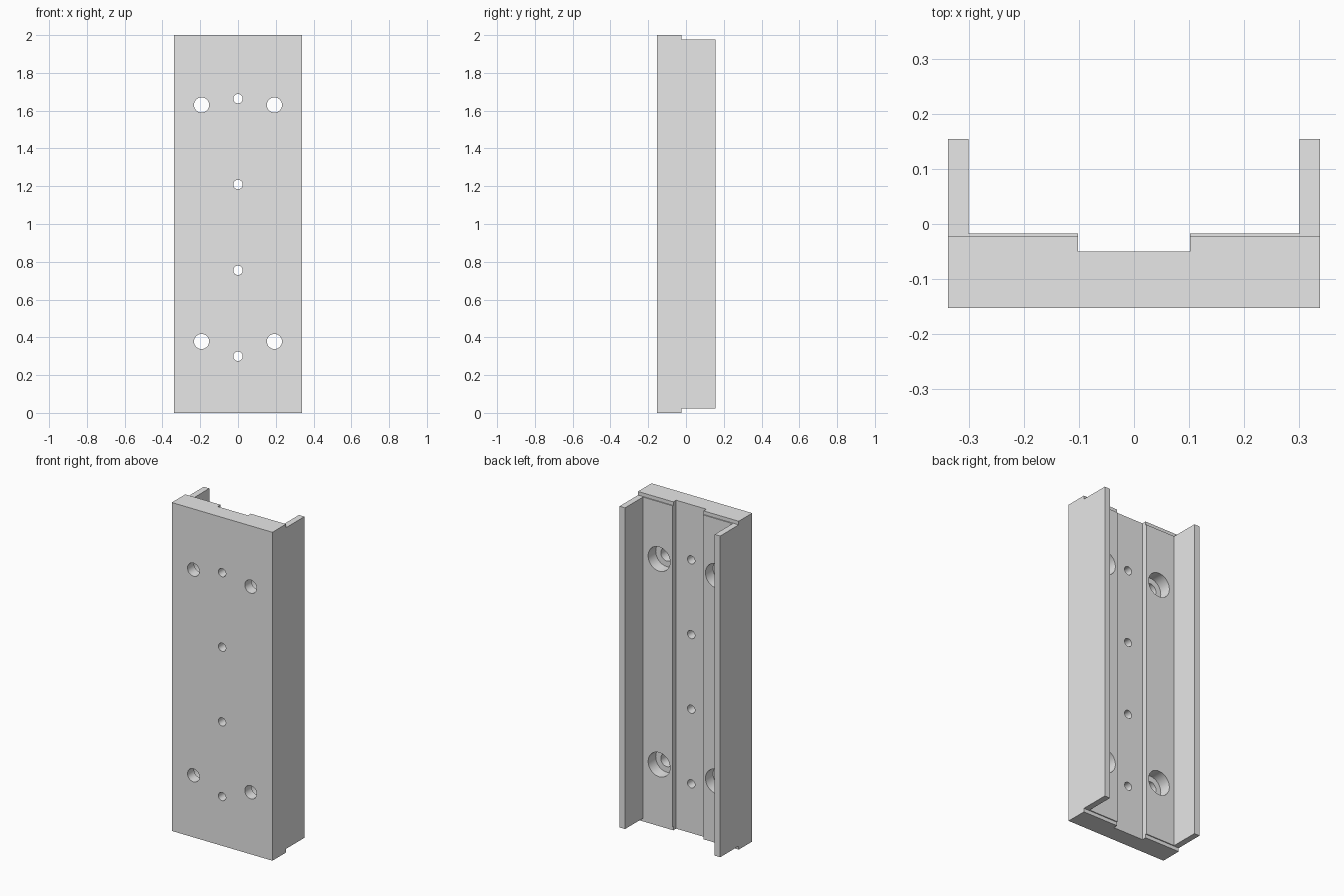
import bpy, bmesh, math
from mathutils import Matrix, Vector

cube = bpy.data.objects.get("Cube")
if cube:
    bpy.data.objects.remove(cube, do_unlink=True)

HEIGHT = 2.0
FRONT, LEDGE, FLOOR, CHANNEL, BACK = -0.153, -0.023, -0.017, -0.05, 0.155
END_INSET = 0.022

grey = bpy.data.materials.new("plain grey")
grey.use_nodes = True
grey.diffuse_color = (0.8, 0.8, 0.8, 1)
grey.node_tree.nodes["Principled BSDF"].inputs["Base Color"].default_value = (0.8, 0.8, 0.8, 1)


def make_object(name, bm):
    bmesh.ops.recalc_face_normals(bm, faces=bm.faces)
    mesh = bpy.data.meshes.new(name)
    bm.to_mesh(mesh)
    bm.free()
    mesh.materials.append(grey)
    obj = bpy.data.objects.new(name, mesh)
    bpy.context.collection.objects.link(obj)
    return obj


def cylinder(name, x, z, radius, y0, y1):
    bm = bmesh.new()
    place = Matrix.Translation((x, (y0 + y1) / 2, z)) @ Matrix.Rotation(math.pi / 2, 4, "X")
    bmesh.ops.create_cone(bm, cap_ends=True, segments=40, radius1=radius,
                          radius2=radius, depth=y1 - y0, matrix=place)
    return make_object(name, bm)


def box(name, size, centre):
    bm = bmesh.new()
    bmesh.ops.create_cube(bm, size=1, matrix=Matrix.Translation(centre) @ Matrix.Diagonal((*size, 1)))
    return make_object(name, bm)


def cut(target, cutter):
    cutter.hide_render = True
    mod = target.modifiers.new("cut", "BOOLEAN")
    mod.operation = "DIFFERENCE"
    mod.solver = "EXACT"
    mod.object = cutter
    bpy.context.view_layer.objects.active = target
    bpy.ops.object.modifier_apply(modifier=mod.name)
    bpy.data.objects.remove(cutter, do_unlink=True)


# Plate with side walls and a centre channel, extruded from one cross-section
half = [(0.339, FRONT), (0.339, BACK), (0.302, BACK),
        (0.302, FLOOR), (0.102, FLOOR), (0.102, CHANNEL)]
profile = half + [(-x, y) for x, y in reversed(half)]
bm = bmesh.new()
face = bm.faces.new([bm.verts.new((x, y, 0)) for x, y in profile])
top = bmesh.ops.extrude_face_region(bm, geom=[face])
bmesh.ops.translate(bm, vec=Vector((0, 0, HEIGHT)),
                    verts=[g for g in top["geom"] if isinstance(g, bmesh.types.BMVert)])
plate = make_object("channel_plate", bm)

# Shallow end ledges behind the front slab
for z in (0, HEIGHT):
    cut(plate, box("end_cutter", (1, 0.4, 2 * END_INSET), (0, LEDGE + 0.2, z)))

# Counterbored mounting holes
for x in (-0.193, 0.193):
    for z in (0.378, 1.63):
        cut(plate, cylinder("mounting_hole", x, z, 0.04, -0.3, 0.1))
        cut(plate, cylinder("counterbore", x, z, 0.074, -0.09, 0.1))

# Row of small holes down the channel
for i in range(4):
    cut(plate, cylinder("pin_hole", 0, 0.3 + i * 0.4545, 0.025, -0.3, 0.1))

# Smooth bores with crisp edges
bpy.ops.object.select_all(action="DESELECT")
plate.select_set(True)
bpy.context.view_layer.objects.active = plate
bpy.ops.object.shade_smooth_by_angle(angle=math.radians(30))
